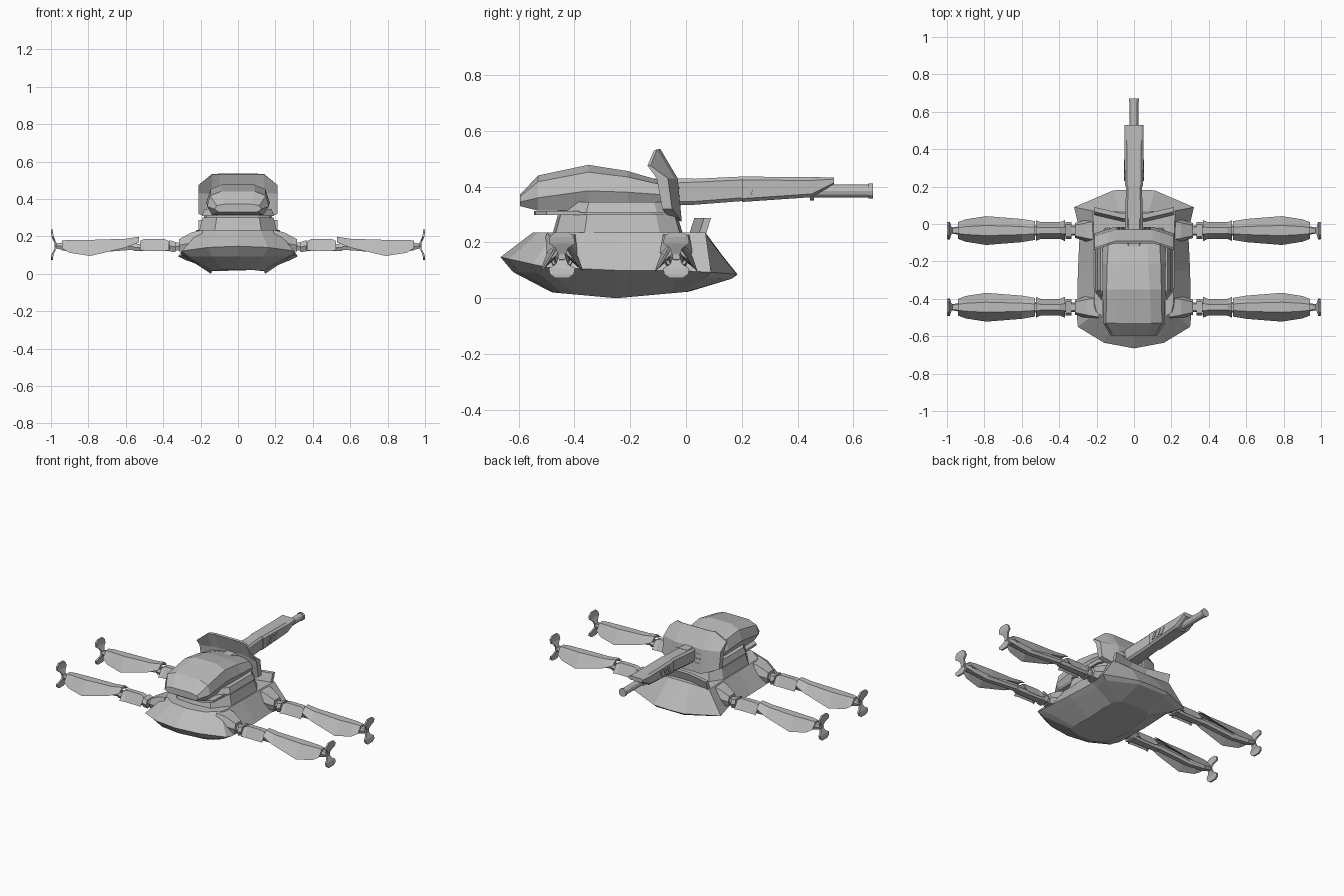
import bpy
import bmesh
from math import pi, cos, sin
from mathutils import Vector, Matrix

default_cube = bpy.data.objects.get("Cube")
if default_cube:
    bpy.data.objects.remove(default_cube, do_unlink=True)


def make_material(name, colour):
    material = bpy.data.materials.new(name)
    material.use_nodes = True
    material.diffuse_color = colour
    shader = material.node_tree.nodes["Principled BSDF"]
    shader.inputs["Base Color"].default_value = colour
    return material


armour_grey = make_material("armour grey", (.5, .5, .5, 1))


def finish(name, bm):
    bmesh.ops.recalc_face_normals(bm, faces=bm.faces)
    mesh = bpy.data.meshes.new(name)
    bm.to_mesh(mesh)
    bm.free()
    mesh.materials.append(armour_grey)
    part = bpy.data.objects.new(name, mesh)
    bpy.context.collection.objects.link(part)
    return part


def loft(name, rings):
    """Skin a list of equal-length closed rings and cap both ends."""
    bm = bmesh.new()
    loops = [[bm.verts.new(point) for point in ring] for ring in rings]
    count = len(loops[0])
    for lower, upper in zip(loops, loops[1:]):
        for i in range(count):
            j = (i + 1) % count
            bm.faces.new((lower[i], lower[j], upper[j], upper[i]))
    bm.faces.new(loops[0])
    bm.faces.new(loops[-1])
    return finish(name, bm)


def mirrored(half):
    """Complete a half ring whose end points lie on the centre plane."""
    return half + [(-x, y, z) for x, y, z in reversed(half[1:-1])]


def tube(name, start, end, radius, end_radius=None, sides=12):
    bm = bmesh.new()
    start, end = Vector(start), Vector(end)
    axis = end - start
    turn = axis.to_track_quat('Z', 'Y').to_matrix().to_4x4()
    bmesh.ops.create_cone(bm, cap_ends=True, segments=sides, radius1=radius,
                          radius2=end_radius or radius, depth=axis.length,
                          matrix=Matrix.Translation((start + end) / 2) @ turn)
    return finish(name, bm)


def plan_ring(outline, height):
    """Half plan outline with a height rule, mirrored across x."""
    return mirrored([(x, y, height(y)) for x, y in outline])


def across(name, sections):
    """Loft left-right symmetric (y, z) sections, given from the middle out."""
    right = [[(-x, y, z) for y, z in pts] for x, pts in reversed(sections)]
    left = [[(x, y, z) for y, z in pts] for x, pts in sections]
    return loft(name, right + left)


# Hull: keel, lower chine, rim and deck
keel = [(0, -.48), (.08, -.47), (.13, -.44), (.14, -.4),
        (.145, -.25), (.14, -.05), (.1, 0), (0, .01)]
chine = [(0, -.62), (.14, -.6), (.26, -.53), (.27, -.48),
         (.27, -.25), (.26, -.04), (.28, .07), (.1, .165), (0, .165)]
rim = [(0, -.665), (.16, -.635), (.3, -.55), (.305, -.5),
       (.3, -.25), (.29, -.04), (.32, .09), (.11, .18), (0, .185)]
deck = [(0, -.55), (.12, -.53), (.2, -.47), (.21, -.43),
        (.215, -.25), (.215, -.05), (.22, .07), (.08, .065), (0, .065)]
keel.insert(6, (.13, -.02))
loft("hull", [
    plan_ring(keel, lambda y: .09 * abs(y + .25)),
    plan_ring(chine, lambda y: .075 - .03 * y),
    plan_ring(rim, lambda y: .1 + max(0, -y - .45) * .22 - max(0, y) * .08),
    plan_ring(deck, lambda y: .235)])

# Raised lip across the rear deck
lip = [(.01, .225), (.03, .288), (.055, .288), (.035, .225)]
across("rear_lip", [(x, [(y + shift, z) for y, z in lip])
                    for x, shift in ((.06, 0), (.21, .035))])

# Turret neck and collar
neck = [(0, -.47), (.12, -.46), (.2, -.36), (.2, -.1), (.15, -.03), (0, -.02)]


def neck_ring(scale, z):
    return mirrored([(x * scale, -.25 + (y + .25) * scale, z) for x, y in neck])


loft("turret_neck", [neck_ring(s, z) for s, z in ((1.04, .23), (1, .26), (.95, .3))])
collar = [(0, -.545), (.11, -.54), (.17, -.5), (.18, -.12), (.15, -.04), (0, -.04)]
loft("turret_collar", [plan_ring(collar, lambda y, z=z: z) for z in (.298, .312)])
loft("turret_skirt", [neck_ring(s, z) for s, z in ((.97, .308), (.9, .345))])


# Turret dome, lofted from nose to tail
def dome_ring(y, low, middle, top, wide, flat):
    shoulder = middle + (top - middle) * .72
    return mirrored([(0, y, low), (wide * .82, y, low), (wide, y, middle),
                     ((wide * .55 + flat * .45), y, shoulder),
                     (flat * .7, y, top), (0, y, top)])


loft("turret_dome", [
    dome_ring(-.595, .33, .345, .372, .125, .1),
    dome_ring(-.53, .314, .36, .44, .165, .13),
    dome_ring(-.35, .314, .385, .478, .168, .12),
    dome_ring(-.21, .314, .38, .456, .17, .11),
    dome_ring(-.07, .32, .37, .415, .165, .1)])

# Folded shield behind the turret
shield = [(-.015, .275), (-.03, .43), (-.092, .535),
          (-.103, .53), (-.07, .43), (-.05, .285)]


def shield_section(x, shift, bottom, top):
    return x, [(y - shift, min(max(z, bottom), top)) for y, z in shield]


across("shield", [shield_section(.1, 0, .27, .535),
                  shield_section(.14, .012, .29, .533),
                  shield_section(.21, .035, .32, .475)])


# Cannon breech, housing and barrel
def box_section(y, wide, low, high, bevel=.012):
    return mirrored([(0, y, low), (wide * .75, y, low), (wide, y, low + bevel),
                     (wide, y, high - bevel), (wide * .75, y, high), (0, y, high)])


loft("cannon_breech", [box_section(y, .04, .35, .43) for y in (-.2, .03)])
loft("cannon_base", [box_section(-.04, .048, .335, .425),
                     box_section(.03, .048, .335, .428),
                     box_section(.2, .042, .348, .436)])
loft("cannon_housing", [box_section(.2, .048, .345, .436),
                        box_section(.45, .052, .362, .434),
                        box_section(.53, .052, .408, .433, .006)])
tube("cannon_barrel", (0, .2, .384), (0, .66, .384), .023)
tube("muzzle_ring", (0, .655, .384), (0, .67, .384), .027)
tube("barrel_band", (0, .445, .38), (0, .458, .38), .029)

# Slanted vents on the cannon and slots on the shield back
for side in (-1, 1):
    for i in range(3):
        y = .23 + i * .037
        slant = [(y, .372), (y + .02, .372), (y + .042, .412), (y + .022, .412)]
        loft("cannon_vent", [[(side * x, a, b) for a, b in slant]
                             for x in (.044, .054)])
    for row in range(3):
        z = .335 + row * .03
        y = -.015 - (z - .275) * .1
        for x in (.06, .082):
            bm = bmesh.new()
            bmesh.ops.create_cube(bm, size=1, matrix=Matrix.Translation(
                (side * x, y, z)) @ Matrix.Diagonal((.014, .006, .006, 1)))
            finish("shield_slot", bm)


# Legs: every part is a loft along x, placed for each corner
def roof(x, wide, low, ridge):
    """Open-bottomed roof section for the armoured parts."""
    inner = low * .45 + ridge * .55
    return [(x, wide, low), (x, wide * .35, ridge), (x, -wide * .35, ridge),
            (x, -wide, low), (x, -wide * .3, inner), (x, wide * .3, inner)]


def block(x, wide, low, high):
    """Six-sided solid section."""
    mid = (low + high) / 2
    return [(x, wide, mid), (x, wide * .7, high), (x, -wide * .7, high),
            (x, -wide, mid), (x, -wide * .7, low), (x, wide * .7, low)]


def foot_lobe(up):
    """Flared paddle, above or below the ankle."""
    reach = .088 if up > 0 else .075
    outline = [(.012, 0), (.022, .35), (.047, .55), (.043, .82), (.025, 1)]
    rings = []
    for wide, t in outline:
        x, z = .97 + .025 * min(1, t * 1.5), .148 + up * reach * t
        rings.append([(x - .006, -wide, z), (x + .005, -wide, z),
                      (x + .005, wide, z), (x - .006, wide, z)])
    return rings


leg_parts = {
    "leg_mount": [block(.19, .075, .1, .235), block(.25, .06, .11, .22),
                  block(.315, .04, .12, .185)],
    "leg_inner_arm": [block(.3, .026, .125, .168), block(.385, .026, .125, .168)],
    "leg_knuckle": [block(.335, .045, .115, .17), block(.365, .045, .12, .18)],
    "leg_middle": [roof(.37, .056, .125, .175), roof(.395, .045, .122, .187),
                   roof(.5, .045, .122, .187), roof(.525, .056, .125, .175)],
    "leg_core": [block(.37, .032, .122, .16), block(.56, .026, .122, .16)],
    "leg_paddle": [roof(.53, .05, .168, .198), roof(.6, .062, .14, .187),
                   roof(.79, .077, .095, .181), roof(.9, .06, .112, .181),
                   roof(.94, .045, .135, .178)],
    "leg_strut": [block(.54, .022, .13, .165), block(.8, .02, .11, .15),
                  block(.94, .018, .125, .16)],
    "ankle": [block(.92, .026, .122, .168), block(.95, .02, .13, .165),
              block(.982, .014, .138, .158)],
    "upper_foot": foot_lobe(1),
    "lower_foot": foot_lobe(-1),
}
for side, side_name in ((1, "left"), (-1, "right")):
    for centre, end_name in ((-.445, "front"), (-.035, "rear")):
        for part, rings in leg_parts.items():
            loft(f"{end_name}_{side_name}_{part}",
                 [[(side * x, y + centre, z) for x, y, z in ring] for ring in rings])
